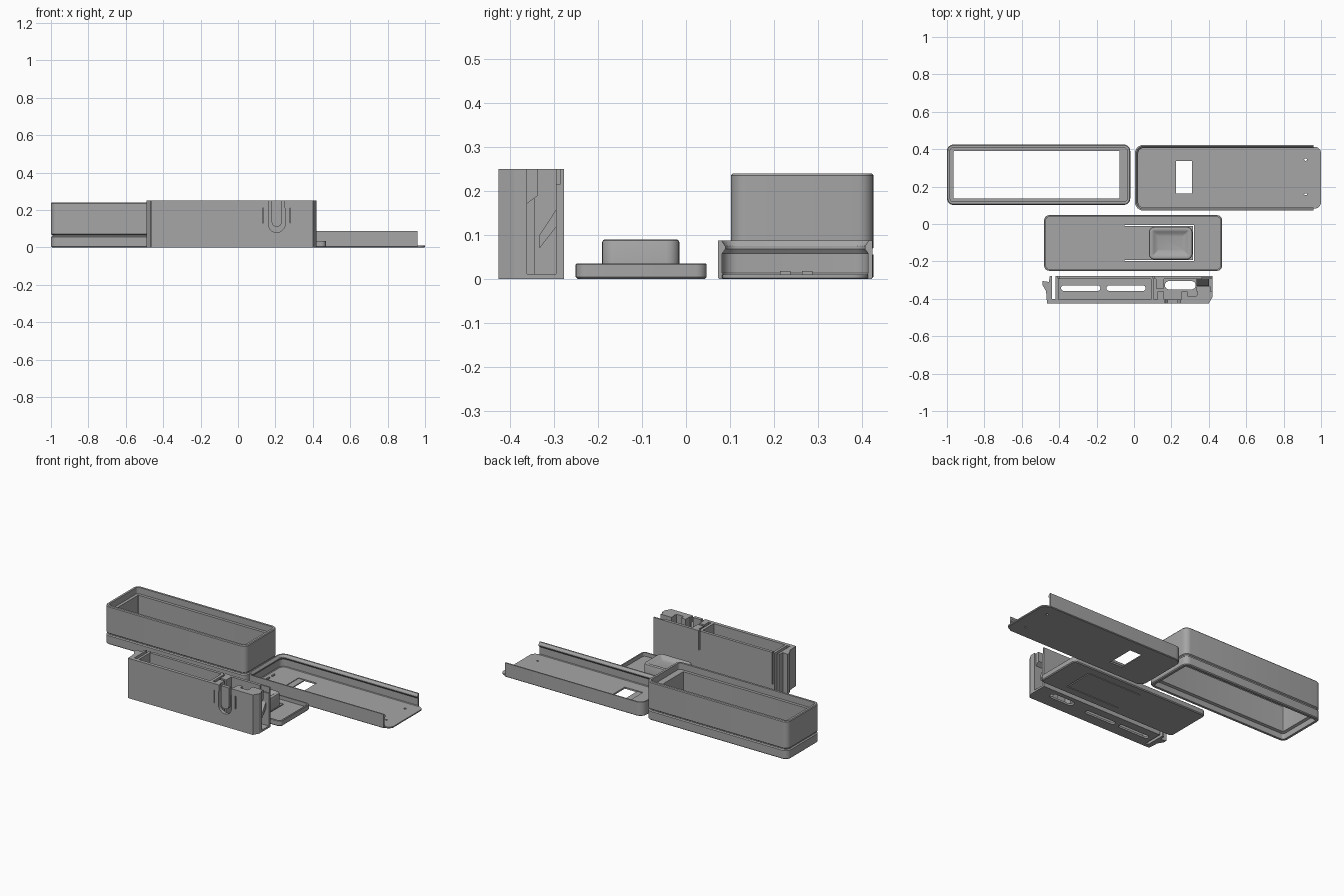
import bpy, bmesh, math
from mathutils import Vector

if "Cube" in bpy.data.objects:
    bpy.data.objects.remove(bpy.data.objects["Cube"])

grey = bpy.data.materials.new("plastic_grey")
grey.diffuse_color = (0.38, 0.38, 0.38, 1)
grey.use_nodes = True
grey.node_tree.nodes["Principled BSDF"].inputs["Base Color"].default_value = grey.diffuse_color


def finish(name, bm, smooth=False):
    bmesh.ops.recalc_face_normals(bm, faces=bm.faces)
    me = bpy.data.meshes.new(name)
    bm.to_mesh(me)
    bm.free()
    ob = bpy.data.objects.new(name, me)
    bpy.context.collection.objects.link(ob)
    me.materials.append(grey)
    if smooth:
        bpy.ops.object.select_all(action='DESELECT')
        ob.select_set(True)
        bpy.context.view_layer.objects.active = ob
        bpy.ops.object.shade_smooth_by_angle(angle=math.radians(30))
    return ob


def rounded(name, x0, x1, y0, y1, r, profile, closed=False, end=None):
    """Sweep an (inset, z) profile round a rounded rectangle."""
    bm = bmesh.new()
    rings = []
    for inset, z in profile:
        rr = max(r - inset, 0.004)
        a, b, c, d = x0 + inset + rr, x1 - inset - rr, y0 + inset + rr, y1 - inset - rr
        ring = []
        for k, (cx, cy) in enumerate([(b, d), (a, d), (a, c), (b, c)]):
            for i in range(7):
                t = math.pi / 2 * (k + i / 6)
                ring.append(bm.verts.new((cx + rr * math.cos(t), cy + rr * math.sin(t), z)))
        rings.append(ring)
    pairs = list(zip(rings, rings[1:]))
    if closed:
        pairs.append((rings[-1], rings[0]))
    else:
        bm.faces.new(rings[0])
        bm.faces.new(rings[-1])
    n = len(rings[0])
    for p, q in pairs:
        for i in range(n):
            j = (i + 1) % n
            bm.faces.new((p[i], p[j], q[j], q[i]))
    if end is not None:  # trim to an open-ended U
        bmesh.ops.bisect_plane(bm, geom=bm.verts[:] + bm.edges[:] + bm.faces[:],
                               plane_co=(end, 0, 0), plane_no=(1, 0, 0), clear_outer=True)
        bmesh.ops.holes_fill(bm, edges=[e for e in bm.edges if e.is_boundary], sides=0)
    return finish(name, bm, True)


def prism(name, pts, axis, lo, hi):
    """Extrude a 2D outline along an axis."""
    def place(p, h):
        return {'x': (h, p[0], p[1]), 'y': (p[0], h, p[1]), 'z': (p[0], p[1], h)}[axis]
    bm = bmesh.new()
    u = [bm.verts.new(place(p, lo)) for p in pts]
    v = [bm.verts.new(place(p, hi)) for p in pts]
    bm.faces.new(u)
    bm.faces.new(v)
    for i in range(len(pts)):
        j = (i + 1) % len(pts)
        bm.faces.new((u[i], u[j], v[j], v[i]))
    return finish(name, bm)


def box(name, x0, x1, y0, y1, z0, z1):
    return prism(name, [(x0, y0), (x1, y0), (x1, y1), (x0, y1)], 'z', z0, z1)


def cut(ob, cutters):
    for c in cutters:
        m = ob.modifiers.new("cut", 'BOOLEAN')
        m.operation, m.solver, m.object = 'DIFFERENCE', 'EXACT', c
    deps = bpy.context.evaluated_depsgraph_get()
    me = bpy.data.meshes.new_from_object(ob.evaluated_get(deps))
    ob.modifiers.clear()
    ob.data = me
    for c in cutters:
        bpy.data.objects.remove(c)


def slot(x0, x1, y0, y1):
    """Pill-shaped cutter through a floor."""
    r = (y1 - y0) / 2
    pts = []
    for cx, s in ((x1 - r, -0.5), (x0 + r, 0.5)):
        for i in range(9):
            t = math.pi * (s + i / 8)
            pts.append((cx + r * math.cos(t), y0 + r + r * math.sin(t)))
    return prism("cutter", pts, 'z', -0.05, 0.05)


# Outer sleeve, open through top and bottom, with a groove around it
rounded("sleeve", -1.0, -0.02, 0.102, 0.425, 0.035,
        [(0.005, 0), (0, 0.005), (0, 0.055), (0.007, 0.06), (0.007, 0.066), (0, 0.071),
         (0, 0.235), (0.004, 0.24), (0.017, 0.24), (0.017, 0.2), (0.035, 0.2),
         (0.035, 0.04), (0.02, 0.035), (0.02, 0)], closed=True)
box("sleeve_end_block", -0.077, -0.05, 0.13, 0.395, 0.04, 0.2)

# Sliding tray: floor with window and pin holes, U-shaped wall with snap ridge
floor = rounded("tray_floor", 0.012, 1.0, 0.082, 0.413, 0.035,
                [(0.003, 0), (0, 0.003), (0, 0.01)])
cut(floor, [box("cutter", 0.225, 0.31, 0.163, 0.336, -0.05, 0.05),
            box("cutter", 0.185, 0.226, 0.163, 0.336, 0.006, 0.05),
            slot(0.91, 0.925, 0.338, 0.350), slot(0.91, 0.925, 0.155, 0.163)])
rounded("tray_wall", 0.005, 1.2, 0.072, 0.423, 0.045,
        [(0.004, 0), (0, 0.004), (0, 0.088), (0.008, 0.088), (0.017, 0.075), (0.017, 0.068),
         (0.01, 0.058), (0.01, 0.014), (0.014, 0.0095), (0.014, 0)], closed=True, end=0.96)
for y in (0.225, 0.275):
    box("tray_nub", 0.048, 0.056, y - 0.012, y + 0.012, 0.008, 0.018)

# Cover with a thin rim and a flexible tongue
cover = rounded("cover", -0.48, 0.47, -0.25, 0.047, 0.025,
                [(0.005, 0), (0, 0.005), (0, 0.033), (0.002, 0.035), (0.01, 0.035), (0.01, 0.012)])
cut(cover, [box("cutter", -0.05, 0.322, -0.198, -0.193, -0.05, 0.05),
            box("cutter", -0.05, 0.322, -0.010, -0.005, -0.05, 0.05),
            box("cutter", 0.315, 0.322, -0.196, -0.007, -0.05, 0.05)])

# Push button with a dished top
rounded("button", 0.08, 0.312, -0.19, -0.015, 0.03,
        [(0, 0.004), (0, 0.084), (0.002, 0.088), (0.006, 0.09), (0.018, 0.09),
         (0.026, 0.086), (0.036, 0.078), (0.05, 0.074)])

# Holder floor with long slots
base = prism("holder_floor", [(-0.42, -0.425), (0.40, -0.425), (0.42, -0.39), (0.42, -0.277),
                              (-0.42, -0.277)], 'z', 0, 0.012)
cut(base, [slot(-0.39, -0.18, -0.358, -0.328), slot(-0.147, 0.062, -0.358, -0.328),
           slot(0.165, 0.33, -0.35, -0.305)])

# Holder front wall with a U-shaped spring clip
front = box("holder_front_wall", -0.43, 0.30, -0.425, -0.404, 0, 0.25)
cx, cz = 0.207, 0.125
arc = [math.pi * (1 + i / 10) for i in range(11)]
u_outline = [(cx + 0.045 * math.cos(t), cz + 0.045 * math.sin(t)) for t in arc]
u_outline += [(cx + 0.045, 0.21), (cx + 0.027, 0.21)]
u_outline += [(cx + 0.027 * math.cos(t), cz + 0.012 + 0.027 * math.sin(t)) for t in reversed(arc)]
u_outline += [(cx - 0.027, 0.21), (cx - 0.045, 0.21)]
cut(front, [prism("cutter", u_outline, 'y', -0.5, -0.38),
            box("cutter", 0.165, 0.179, -0.5, -0.38, 0.205, 0.3),
            box("cutter", 0.235, 0.249, -0.5, -0.38, 0.205, 0.3),
            box("cutter", 0.131, 0.136, -0.5, -0.415, 0.13, 0.21),
            box("cutter", 0.277, 0.282, -0.5, -0.415, 0.13, 0.21)])

# Holder back wall with two relief slots
back = box("holder_back_wall", -0.42, 0.42, -0.295, -0.277, 0, 0.25)
cut(back, [box("cutter", 0.098, 0.106, -0.35, -0.25, 0.13, 0.3),
           box("cutter", -0.408, -0.402, -0.35, -0.25, 0.05, 0.3),
           box("cutter", 0.36, 0.43, -0.30, -0.286, 0.215, 0.3)])

# Cross walls and clip supports
for name, x0, x1, y0, y1 in (("left", -0.42, -0.404, -0.41, -0.29),
                             ("middle", 0.09, 0.108, -0.41, -0.29),
                             ("clip_left", 0.125, 0.160, -0.41, -0.36),
                             ("clip_right", 0.254, 0.285, -0.41, -0.36),
                             ("inner", 0.118, 0.16, -0.345, -0.29)):
    box("holder_wall_" + name, x0, x1, y0, y1, 0.005, 0.25)

# End pillars: hooked left end and chamfered right end
prism("holder_left_hook", [(-0.465, -0.425), (-0.42, -0.425), (-0.42, -0.402), (-0.438, -0.402),
                           (-0.438, -0.277), (-0.45, -0.277), (-0.455, -0.31), (-0.49, -0.305),
                           (-0.49, -0.325), (-0.47, -0.36)], 'z', 0, 0.25)
prism("holder_right_pillar", [(0.285, -0.425), (0.40, -0.425), (0.42, -0.39), (0.42, -0.36),
                              (0.34, -0.36), (0.335, -0.385), (0.285, -0.385)], 'z', 0, 0.25)
# Slanted guides inside the right end
prism("holder_upper_guide", [(-0.362, 0.17), (-0.335, 0.19), (-0.335, 0.25), (-0.362, 0.25)],
      'x', 0.335, 0.41)
prism("holder_ramp", [(-0.332, 0.07), (-0.293, 0.12), (-0.293, 0.16), (-0.332, 0.10)],
      'x', 0.335, 0.40)
